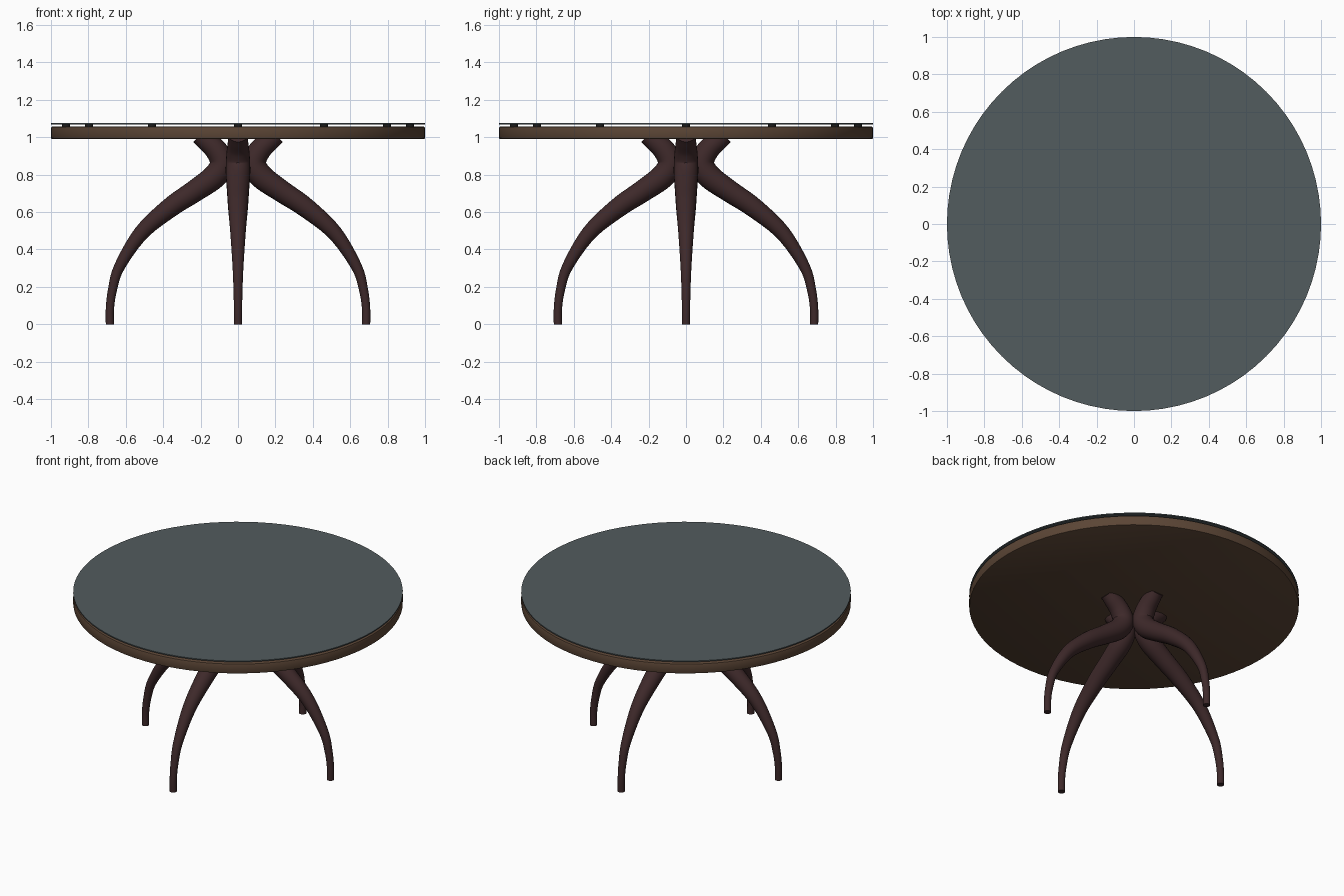
import bpy, bmesh, math
from mathutils import Vector

if "Cube" in bpy.data.objects:
    bpy.data.objects.remove(bpy.data.objects["Cube"])


def material(name, rgb):
    m = bpy.data.materials.new(name)
    m.diffuse_color = (*rgb, 1)
    m.use_nodes = True
    m.node_tree.nodes["Principled BSDF"].inputs["Base Color"].default_value = m.diffuse_color
    return m


wood = material("brown wood", (0.105, 0.06, 0.036))
dark_wood = material("dark reddish wood", (0.048, 0.022, 0.023))
glass = material("grey glass", (0.085, 0.106, 0.112))
rubber = material("black rubber", (0.012, 0.012, 0.012))


def finish(name, bm, mat):
    bmesh.ops.recalc_face_normals(bm, faces=bm.faces)
    me = bpy.data.meshes.new(name)
    bm.to_mesh(me)
    bm.free()
    me.materials.append(mat)
    ob = bpy.data.objects.new(name, me)
    bpy.context.collection.objects.link(ob)
    bpy.ops.object.select_all(action='DESELECT')
    ob.select_set(True)
    bpy.context.view_layer.objects.active = ob
    bpy.ops.object.shade_smooth_by_angle(angle=math.radians(40))
    return ob


def loft(bm, rings):
    """Skin a list of equal-length rings and cap both ends."""
    rings = [[bm.verts.new(p) for p in r] for r in rings]
    n = len(rings[0])
    for a, b in zip(rings, rings[1:]):
        for i in range(n):
            j = (i + 1) % n
            bm.faces.new((a[i], a[j], b[j], b[i]))
    bm.faces.new(rings[0])
    bm.faces.new(rings[-1])


def disc(name, profile, mat, segs, cx=0, cy=0):
    bm = bmesh.new()
    loft(bm, [[(cx + r * math.cos(2 * math.pi * i / segs),
                cy + r * math.sin(2 * math.pi * i / segs), z)
               for i in range(segs)] for r, z in profile])
    return finish(name, bm, mat)


# Round wooden top with softened edges, and the glass plate above it
disc("table_top", [(0.994, 0.99), (0.998, 0.992), (1.0, 0.997),
                   (1.0, 1.049), (0.998, 1.054), (0.994, 1.056)], wood, 80)
disc("glass_plate", [(1.0, 1.069), (1.0, 1.076)], glass, 80)

# Twelve spacers holding the glass
for k in range(12):
    a = k * math.pi / 6
    disc(f"spacer_{k + 1}", [(0.021, 1.054), (0.021, 1.0692)], rubber, 20,
         0.92 * math.cos(a), 0.92 * math.sin(a))

# Leg centre line: distance from centre, height, radius
PATH = [(0.685, 0.0, 0.022), (0.685, 0.08, 0.022), (0.672, 0.18, 0.024),
        (0.635, 0.305, 0.029), (0.518, 0.487, 0.041), (0.365, 0.622, 0.053),
        (0.235, 0.71, 0.059), (0.125, 0.79, 0.065), (0.085, 0.86, 0.065),
        (0.116, 0.93, 0.060), (0.175, 0.985, 0.053), (0.205, 1.012, 0.050)]


def smooth_path(pts, steps=6):
    p = [Vector(q) for q in pts]
    p = [2 * p[0] - p[1]] + p + [2 * p[-1] - p[-2]]
    out = []
    for i in range(1, len(p) - 2):
        for s in range(steps):
            t = s / steps
            a, b, c, d = p[i - 1:i + 3]
            out.append(0.5 * (2 * b + (c - a) * t + (2 * a - 5 * b + 4 * c - d) * t * t
                              + (3 * b - a - 3 * c + d) * t ** 3))
    return out + [p[-2]]


# Four curved legs
line = smooth_path(PATH)
for k in range(4):
    a = k * math.pi / 2
    out, side = Vector((math.cos(a), math.sin(a), 0)), Vector((-math.sin(a), math.cos(a), 0))
    rings = []
    for i, q in enumerate(line):
        t = line[min(i + 1, len(line) - 1)] - line[max(i - 1, 0)]
        if i == 0:
            t = Vector((0, 1, 0))  # level foot
        t = (out * t.x + Vector((0, 0, t.y))).normalized()
        nrm = side.cross(t)
        c = out * q.x + Vector((0, 0, q.y))
        rings.append([c + q.z * (math.cos(u) * nrm + math.sin(u) * side)
                      for u in (2 * math.pi * j / 24 for j in range(24))])
    bm = bmesh.new()
    loft(bm, rings)
    finish(f"leg_{k + 1}", bm, dark_wood)
